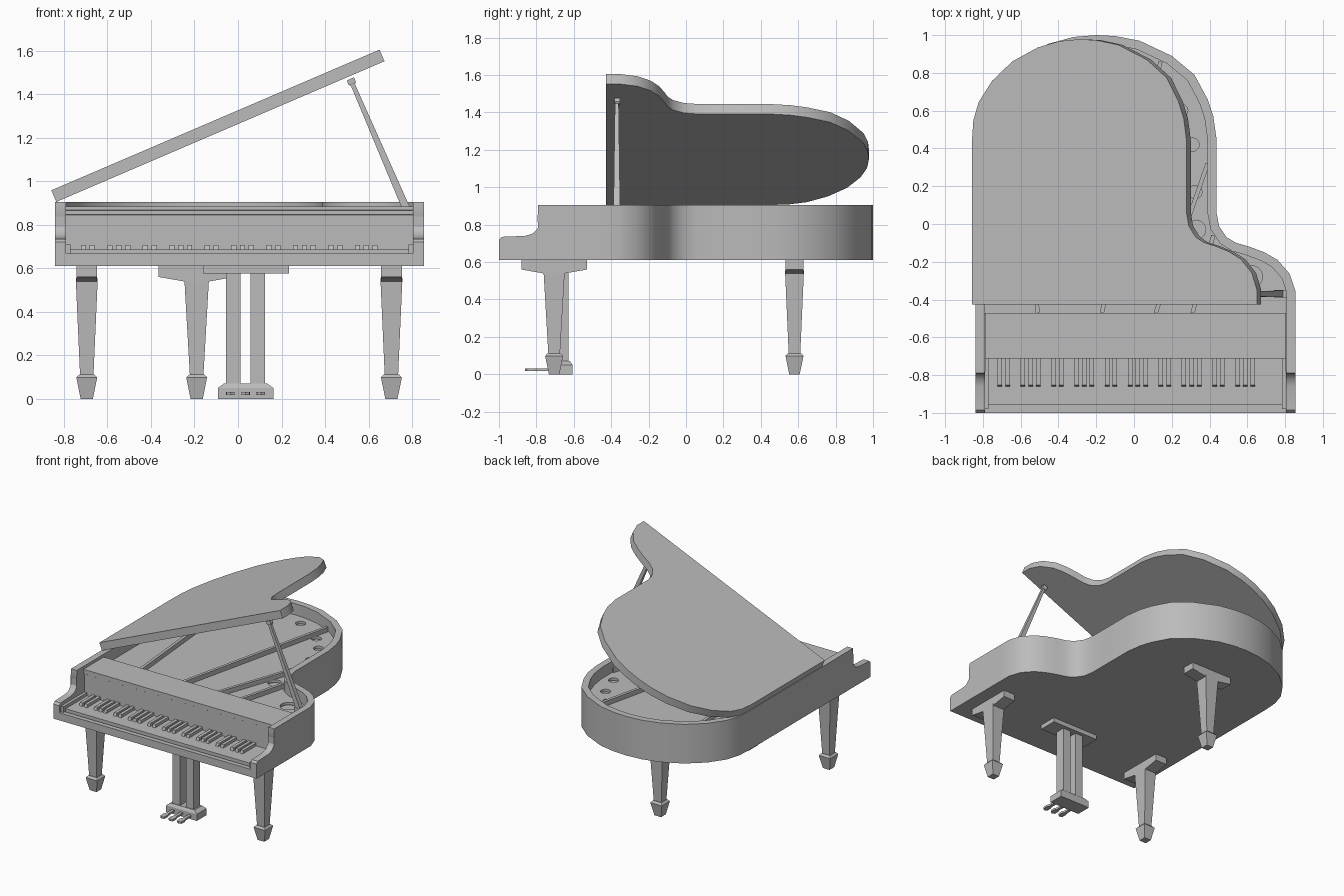
import bpy, bmesh, math
from mathutils import Vector

if "Cube" in bpy.data.objects:
    bpy.data.objects.remove(bpy.data.objects["Cube"])

GREY = (0.5, 0.5, 0.5, 1)
mat = bpy.data.materials.new("satin grey")
mat.use_nodes = True
mat.diffuse_color = GREY
mat.node_tree.nodes["Principled BSDF"].inputs["Base Color"].default_value = GREY


def finish(name, bm, smooth=False):
    bmesh.ops.recalc_face_normals(bm, faces=bm.faces)
    mesh = bpy.data.meshes.new(name)
    bm.to_mesh(mesh)
    bm.free()
    mesh.materials.append(mat)
    ob = bpy.data.objects.new(name, mesh)
    bpy.context.collection.objects.link(ob)
    if smooth:
        bpy.ops.object.select_all(action='DESELECT')
        ob.select_set(True)
        bpy.context.view_layer.objects.active = ob
        bpy.ops.object.shade_smooth_by_angle(angle=math.radians(32))
    return ob


def loft(name, rings, smooth=False):
    """Skin a stack of rings and cap both ends."""
    bm = bmesh.new()
    loops = [[bm.verts.new(p) for p in ring] for ring in rings]
    n = len(loops[0])
    for a, b in zip(loops, loops[1:]):
        for i in range(n):
            j = (i + 1) % n
            bm.faces.new((a[i], a[j], b[j], b[i]))
    bm.faces.new(loops[0][::-1])
    bm.faces.new(loops[-1])
    return finish(name, bm, smooth)


def prism(name, pts, axis, lo, hi, smooth=False):
    """Extrude a flat profile along an axis."""
    place = {'x': lambda a, b, t: (t, a, b),
             'y': lambda a, b, t: (a, t, b),
             'z': lambda a, b, t: (a, b, t)}[axis]
    return loft(name, [[place(a, b, t) for a, b in pts] for t in (lo, hi)], smooth)


def box(name, x0, x1, y0, y1, z0, z1):
    return prism(name, [(x0, y0), (x1, y0), (x1, y1), (x0, y1)], 'z', z0, z1)


def stack(name, x, y, sections):
    """Rectangular sections (z, width, depth) joined into a tapered post."""
    signs = [(-1, -1), (1, -1), (1, 1), (-1, 1)]
    return loft(name, [[(x + sx * w / 2, y + sy * d / 2, z) for sx, sy in signs]
                       for z, w, d in sections])


def inset(pts, d):
    """Offset an open counter-clockwise path inward."""
    out = []
    for i, p in enumerate(pts):
        a, b = Vector(pts[max(i - 1, 0)]), Vector(pts[min(i + 1, len(pts) - 1)])
        t = (b - a).normalized()
        out.append((p[0] - t.y * d, p[1] + t.x * d))
    return out


# Case outline, from right cheek round the tail to left cheek
curve = [(0.855, -0.45), (0.855, -0.355), (0.825, -0.265), (0.76, -0.19), (0.69, -0.15),
         (0.61, -0.12), (0.54, -0.1), (0.49, -0.07), (0.45, -0.01), (0.437, 0.06),
         (0.437, 0.2), (0.437, 0.45), (0.42, 0.57), (0.39, 0.66), (0.32, 0.79),
         (0.2, 0.89), (0.03, 0.97), (-0.1, 0.995), (-0.2, 1.0), (-0.32, 0.99),
         (-0.45, 0.955), (-0.6, 0.88), (-0.72, 0.775), (-0.8, 0.66), (-0.832, 0.56),
         (-0.84, 0.45), (-0.84, -0.45)]
TOP, BOTTOM = 0.905, 0.61
XL, XR = -0.79, 0.805


def ended(pts, y):
    return [(pts[0][0], y)] + pts + [(pts[-1][0], y)]


outer = ended(curve, -0.79)
inner = inset(outer, 0.048)
prism("case_rim", outer + inner[::-1], 'z', BOTTOM, TOP, True)
prism("case_bottom", ended(curve, -0.999), 'z', BOTTOM, 0.64, True)

# Scrolled cheeks beside the keyboard
cheek = [(-0.79, BOTTOM), (-1, BOTTOM), (-1, 0.72), (-0.985, 0.735), (-0.86, 0.74),
         (-0.82, 0.752), (-0.793, 0.78), (-0.782, 0.815), (-0.793, 0.845), (-0.79, TOP)]
prism("right_cheek", cheek, 'x', -0.84, XL, True)
prism("left_cheek", cheek, 'x', XR, 0.855, True)

# Soundboard, pierced iron plate and its bars
floor = ended(inset(curve, 0.046), -0.48)
prism("soundboard", floor, 'z', 0.77, 0.785)
plate = prism("iron_plate", floor, 'z', 0.8, 0.82)
holes = bmesh.new()
for x, y, r in [(0.62, -0.28, 0.06), (0.33, -0.03, 0.05), (0.325, 0.17, 0.035),
                (0.31, 0.42, 0.035), (0.25, 0.6, 0.035), (0.15, 0.72, 0.035),
                (-0.08, 0.86, 0.035), (-0.3, 0.85, 0.04), (-0.5, 0.75, 0.04)]:
    made = bmesh.ops.create_cone(holes, cap_ends=True, segments=20, radius1=r, radius2=r, depth=0.1)
    bmesh.ops.translate(holes, verts=made["verts"], vec=(x, y, 0.81))
cutter = finish("plate_hole_cutter", holes)
cutter.hide_render = True
cutter.hide_viewport = True
cut = plate.modifiers.new("holes", 'BOOLEAN')
cut.operation = 'DIFFERENCE'
cut.object = cutter

for i, (x0, x1, y1) in enumerate([(-0.51, -0.62, 0.78), (-0.17, 0.14, 0.86),
                                  (0.115, 0.39, 0.32), (0.31, 0.42, -0.06)]):
    a, b = Vector((x0, -0.47)), Vector((x1, y1))
    d = (b - a).normalized() * 0.011
    s = Vector((-d.y, d.x))
    prism(f"plate_bar_{i + 1}", [a - s, b - s, b + s, a + s], 'z', 0.815, 0.855)

# Fallboard with stepped lip, key bed, key slip and end blocks
prism("fallboard", [(-0.47, 0.63), (-0.7, 0.63), (-0.7, 0.845), (-0.705, 0.848),
                    (-0.705, 0.865), (-0.712, 0.868), (-0.712, 0.885), (-0.47, 0.885)],
      'x', XL, XR)
box("white_keys", -0.77, 0.785, -0.955, -0.69, 0.63, 0.686)
box("key_slip", XL, XR, -1, -0.965, BOTTOM, 0.667)
box("key_frame", XL, XR, -0.97, -0.69, 0.63, 0.66)
for side, x in (("right", XL), ("left", XR - 0.021)):
    box(side + "_key_block", x, x + 0.021, -0.98, -0.7, 0.63, 0.71)

# Black keys in groups of two and three
PITCH = 0.0406
for n in range(37):
    if (n + 5) % 7 in (0, 1, 3, 4, 5):
        x = -0.71 + (n - 2) * PITCH
        if -0.75 < x < 0.77:
            prism("black_key", [(-0.7, 0.68), (-0.862, 0.68), (-0.852, 0.708), (-0.7, 0.708)],
                  'x', x - 0.012, x + 0.012)

# Lid, hinged along the left-hand edge of the plan
tilt = math.radians(23.2)
plan = [((x + 0.84) * 0.968, y * 0.978) for x, y in curve[1:-1]]
lid = prism("lid", ended(plan, -0.427), 'z', 0, 0.058, True)
lid.location = (-0.835, 0, TOP)
lid.rotation_euler = (0, -tilt, 0)

# Lid prop
foot, head = Vector((0.775, -0.37, 0.87)), Vector((0.525, -0.367, 1.45))
prop = stack("lid_prop", 0, 0, [(0, 0.036, 0.036), ((head - foot).length, 0.02, 0.02)])
tip = stack("lid_prop_head", 0, 0, [(-0.008, 0.022, 0.022), (0, 0.036, 0.03), (0.022, 0.036, 0.03)])
for ob, at in ((prop, foot), (tip, head)):
    ob.location = at
    ob.rotation_euler = (0, math.atan2(head.x - foot.x, head.z - foot.z), 0)
box("lid_prop_socket", 0.74, 0.81, -0.39, -0.35, 0.81, 0.885)

# Legs with T brackets and spade feet
for name, x, y, axis in (("front_right", -0.695, -0.705, 'x'), ("front_left", 0.705, -0.705, 'x'),
                         ("rear", -0.19, 0.58, 'y')):
    c, o = (y, x) if axis == 'x' else (x, y)
    prism(name + "_leg_bracket",
          [(c - 0.175, BOTTOM), (c - 0.175, 0.56), (c - 0.06, 0.54), (c + 0.06, 0.54),
           (c + 0.175, 0.56), (c + 0.175, BOTTOM)], axis, o - 0.048, o + 0.048)
    wide, thin = 0.112, 0.1
    w, d = (thin, wide) if axis == 'x' else (wide, thin)
    stack(name + "_leg", x, y, [(0.09, 0.06, 0.06), (0.54, w, d), (0.555, w, d)])
    stack(name + "_foot", x, y, [(0, 0.056, 0.056), (0.098, 0.096, 0.096), (0.112, 0.07, 0.07)])

# Pedal lyre
MID = 0.035
box("lyre_plate", -0.16, 0.235, -0.74, -0.6, 0.577, BOTTOM)
stack("lyre_base", MID, -0.665, [(0, 0.255, 0.115), (0.05, 0.255, 0.115), (0.07, 0.2, 0.09)])
for side in (-1, 1):
    x = MID + side * 0.056
    box("lyre_post", x - 0.033, x + 0.033, -0.705, -0.628, 0.065, 0.58)
for k in (-1, 0, 1):
    x = MID + k * 0.07
    prism("pedal", [(x - 0.011, -0.7), (x - 0.011, -0.79), (x - 0.02, -0.815), (x - 0.018, -0.85),
                    (x, -0.86), (x + 0.018, -0.85), (x + 0.02, -0.815), (x + 0.011, -0.79),
                    (x + 0.011, -0.7)], 'z', 0.017, 0.032)
